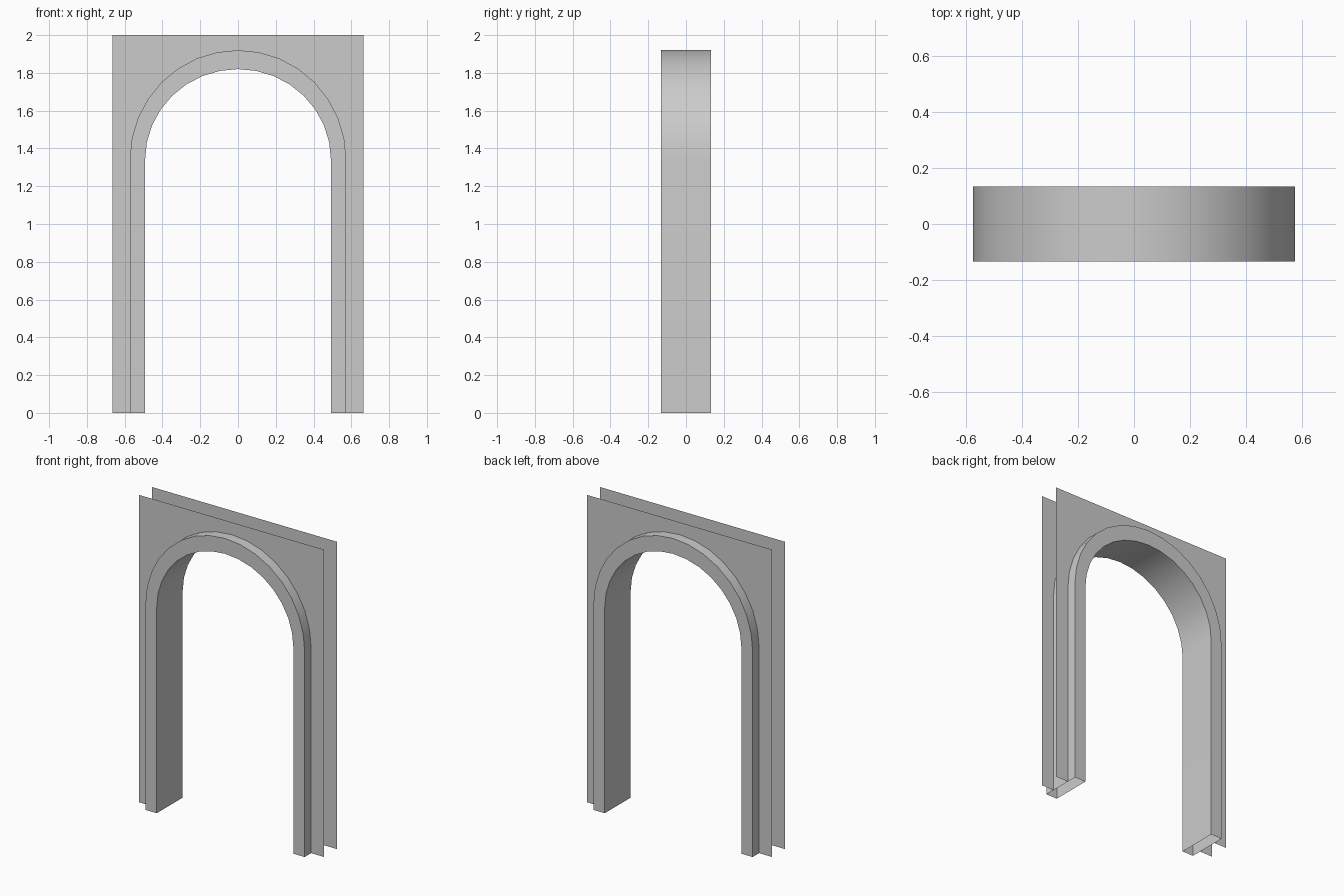
import bpy
import bmesh
from math import cos, sin, pi

old = bpy.data.objects.get("Cube")
if old:
    bpy.data.objects.remove(old, do_unlink=True)

# Shared plain grey material
grey = bpy.data.materials.new("stone_grey")
grey.use_nodes = True
color = (0.6, 0.6, 0.6, 1)
grey.diffuse_color = color
grey.node_tree.nodes["Principled BSDF"].inputs["Base Color"].default_value = color

SEGMENTS = 16
SPRING = 1.34
HALF_DEPTH = 0.133
WALL_Y = 0.067
HALF_WIDTH = 0.665


def arch_path(half_width, rise):
    """Outline from the foot at +x, over the crown, to the foot at -x."""
    curve = [(half_width * cos(pi * i / SEGMENTS),
              SPRING + rise * sin(pi * i / SEGMENTS))
             for i in range(SEGMENTS + 1)]
    return [(half_width, 0)] + curve + [(-half_width, 0)]


def finish(name, bm):
    mesh = bpy.data.meshes.new(name)
    bm.to_mesh(mesh)
    bm.free()
    mesh.materials.append(grey)
    obj = bpy.data.objects.new(name, mesh)
    bpy.context.collection.objects.link(obj)
    return obj


inner = arch_path(0.492, 0.48)
outer = arch_path(0.573, 0.58)

# Arch frame: a hollow rectangular section swept along the arch, open at the feet
bm = bmesh.new()
rings = [[bm.verts.new((x, y, z)) for x, z in path]
         for path, y in ((inner, -HALF_DEPTH), (outer, -HALF_DEPTH),
                         (outer, HALF_DEPTH), (inner, HALF_DEPTH))]
for k, ring in enumerate(rings):
    following = rings[(k + 1) % len(rings)]
    for i in range(len(ring) - 1):
        bm.faces.new((ring[i], following[i], following[i + 1], ring[i + 1]))
bmesh.ops.recalc_face_normals(bm, faces=bm.faces[:])
frame = finish("arch_frame", bm)
bpy.context.view_layer.objects.active = frame
frame.select_set(True)
bpy.ops.object.shade_smooth_by_angle(angle=pi / 6)

# Wall sheets: thin faces with an arched opening, on both sides
corners = [(-HALF_WIDTH, 0), (-HALF_WIDTH, 2), (HALF_WIDTH, 2), (HALF_WIDTH, 0)]
for name, y in (("front_wall", -WALL_Y), ("back_wall", WALL_Y)):
    bm = bmesh.new()
    face = bm.faces.new([bm.verts.new((x, y, z)) for x, z in outer + corners])
    face.normal_update()
    if face.normal.y * y < 0:
        face.normal_flip()
    bmesh.ops.triangulate(bm, faces=[face])
    finish(name, bm)
